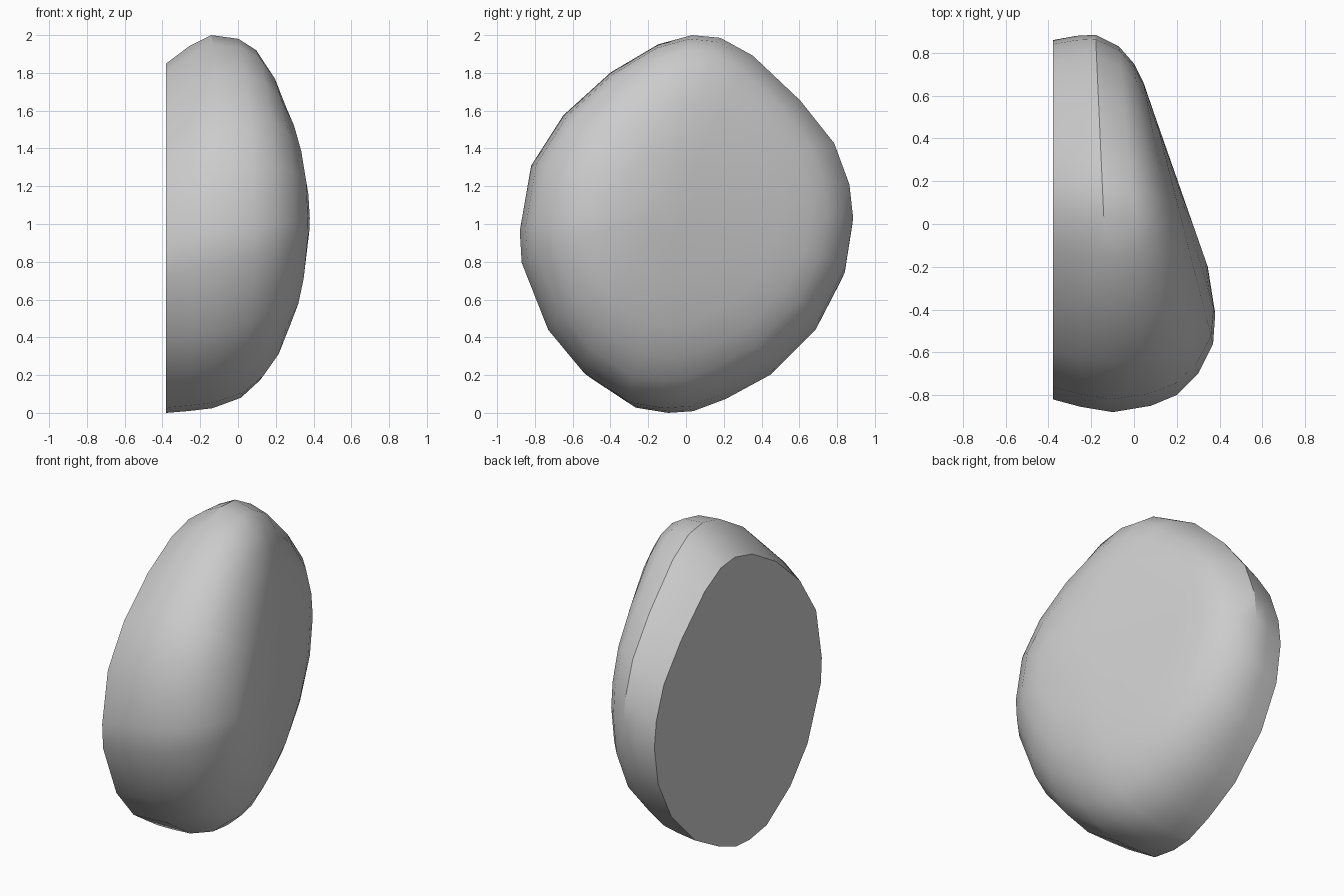
import bpy, bmesh

# Side outline of the stone (y, z), clockwise from the top
OUTLINE = [(0.03, 2.0), (0.18, 1.985), (0.35, 1.89), (0.6, 1.65), (0.78, 1.42),
           (0.86, 1.2), (0.88, 1.02), (0.84, 0.76), (0.7, 0.48), (0.45, 0.22),
           (0.2, 0.08), (0.02, 0.01), (-0.12, 0.0), (-0.3, 0.03), (-0.55, 0.2),
           (-0.73, 0.42), (-0.87, 0.78), (-0.88, 0.95), (-0.82, 1.3),
           (-0.65, 1.57), (-0.4, 1.8), (-0.15, 1.95)]

# Each ring: y min, y max, z min, z max, x at y min, x at y max
RINGS = [(-0.82, 0.86, 0.00, 1.85, -0.38, -0.38),
         (-0.855, 0.88, 0.01, 1.94, -0.25, -0.27),
         (-0.88, 0.885, 0.025, 2.00, -0.10, -0.18),
         (-0.85, 0.83, 0.08, 1.98, 0.08, -0.07),
         (-0.80, 0.75, 0.17, 1.92, 0.20, 0.00),
         (-0.70, 0.66, 0.29, 1.81, 0.30, 0.045),
         (-0.56, 0.50, 0.46, 1.64, 0.37, 0.10),
         (-0.42, 0.30, 0.70, 1.40, 0.38, 0.17),
         (-0.20, 0.10, 0.95, 1.20, 0.345, 0.24)]


def add_ring(bm, y0, y1, z0, z1, x0, x1):
    verts = []
    for y, z in OUTLINE:
        t = (y + 0.88) / 1.76
        verts.append(bm.verts.new((x0 + (x1 - x0) * t,
                                   y0 + (y1 - y0) * t,
                                   z0 + (z1 - z0) * z / 2)))
    return verts


# Rounded stone half: lofted rings with a flat cut on the left
bm = bmesh.new()
rings = [add_ring(bm, *r) for r in RINGS]
n = len(OUTLINE)
for a, b in zip(rings, rings[1:]):
    for i in range(n):
        j = (i + 1) % n
        bm.faces.new((a[i], a[j], b[j], b[i]))
bm.faces.new(rings[0])
bm.faces.new(rings[-1])
bmesh.ops.recalc_face_normals(bm, faces=bm.faces)

mesh = bpy.data.meshes.new("stone_half")
bm.to_mesh(mesh)
bm.free()
stone = bpy.data.objects.new("stone_half", mesh)
bpy.context.collection.objects.link(stone)
bpy.context.view_layer.objects.active = stone
stone.select_set(True)
bpy.ops.object.shade_smooth_by_angle(angle=0.5)
